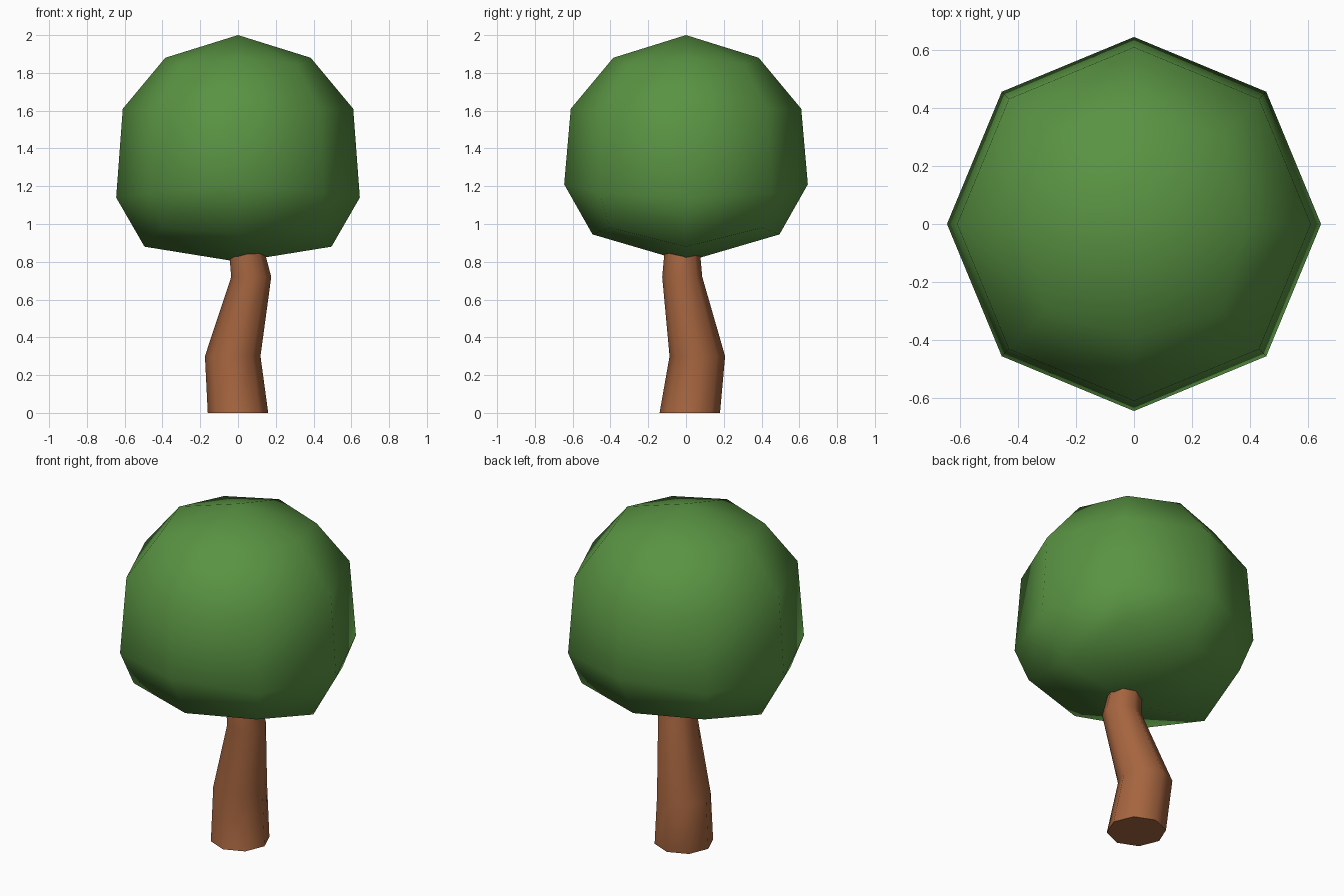
import bpy, bmesh, math

if "Cube" in bpy.data.objects:
    bpy.data.objects.remove(bpy.data.objects["Cube"])


def material(name, rgb):
    m = bpy.data.materials.new(name)
    m.diffuse_color = (*rgb, 1)
    m.use_nodes = True
    m.node_tree.nodes["Principled BSDF"].inputs["Base Color"].default_value = m.diffuse_color
    return m


def finish(name, bm, mat, angle):
    bmesh.ops.recalc_face_normals(bm, faces=bm.faces)
    me = bpy.data.meshes.new(name)
    bm.to_mesh(me)
    bm.free()
    ob = bpy.data.objects.new(name, me)
    bpy.context.collection.objects.link(ob)
    me.materials.append(mat)
    bpy.ops.object.select_all(action='DESELECT')
    ob.select_set(True)
    bpy.context.view_layer.objects.active = ob
    bpy.ops.object.shade_smooth_by_angle(angle=math.radians(angle))
    return ob


def bridge(bm, a, b):
    for i in range(8):
        j = (i + 1) % 8
        bm.faces.new((a[i], a[j], b[j], b[i]))


def direction(i):
    return math.cos(i * math.pi / 4), math.sin(i * math.pi / 4)


# Trunk: bent, tapering eight-sided tube (cx, cy, z, radius)
bm = bmesh.new()
rings = []
for cx, cy, z, r in [(0, .02, 0, .16), (-.028, .06, .30, .147),
                     (.07, -.02, .72, .106), (.03, -.02, .95, .085)]:
    rings.append([bm.verts.new((cx + r * direction(i)[0], cy + r * direction(i)[1], z))
                  for i in range(8)])
for a, b in zip(rings, rings[1:]):
    bridge(bm, a, b)
bm.faces.new(rings[0])
bm.faces.new(rings[-1])
finish("trunk", bm, material("bark brown", (.38, .13, .05)), 60)

# Crown: rounded box; each ring is (side radius, corner radius, z at x, z at y, z at corner)
bm = bmesh.new()
rings = []
for rs, rc, zx, zy, zc in [(.495, .57, .88, .945, .98), (.645, .645, 1.14, 1.21, 1.165),
                           (.61, .61, 1.61, 1.61, 1.61), (.385, .43, 1.88, 1.88, 1.848)]:
    ring = []
    for i in range(8):
        r, z = (rc, zc) if i % 2 else (rs, zx if i % 4 == 0 else zy)
        ring.append(bm.verts.new((r * direction(i)[0], r * direction(i)[1], z)))
    rings.append(ring)
for a, b in zip(rings, rings[1:]):
    bridge(bm, a, b)
# Four quads close the top and the bottom
for ring, z in ((rings[0], .80), (rings[-1], 2.0)):
    c = bm.verts.new((0, 0, z))
    for i in range(0, 8, 2):
        bm.faces.new((c, ring[i], ring[i + 1], ring[(i + 2) % 8]))
finish("crown", bm, material("leaf green", (.10, .29, .055)), 180)
